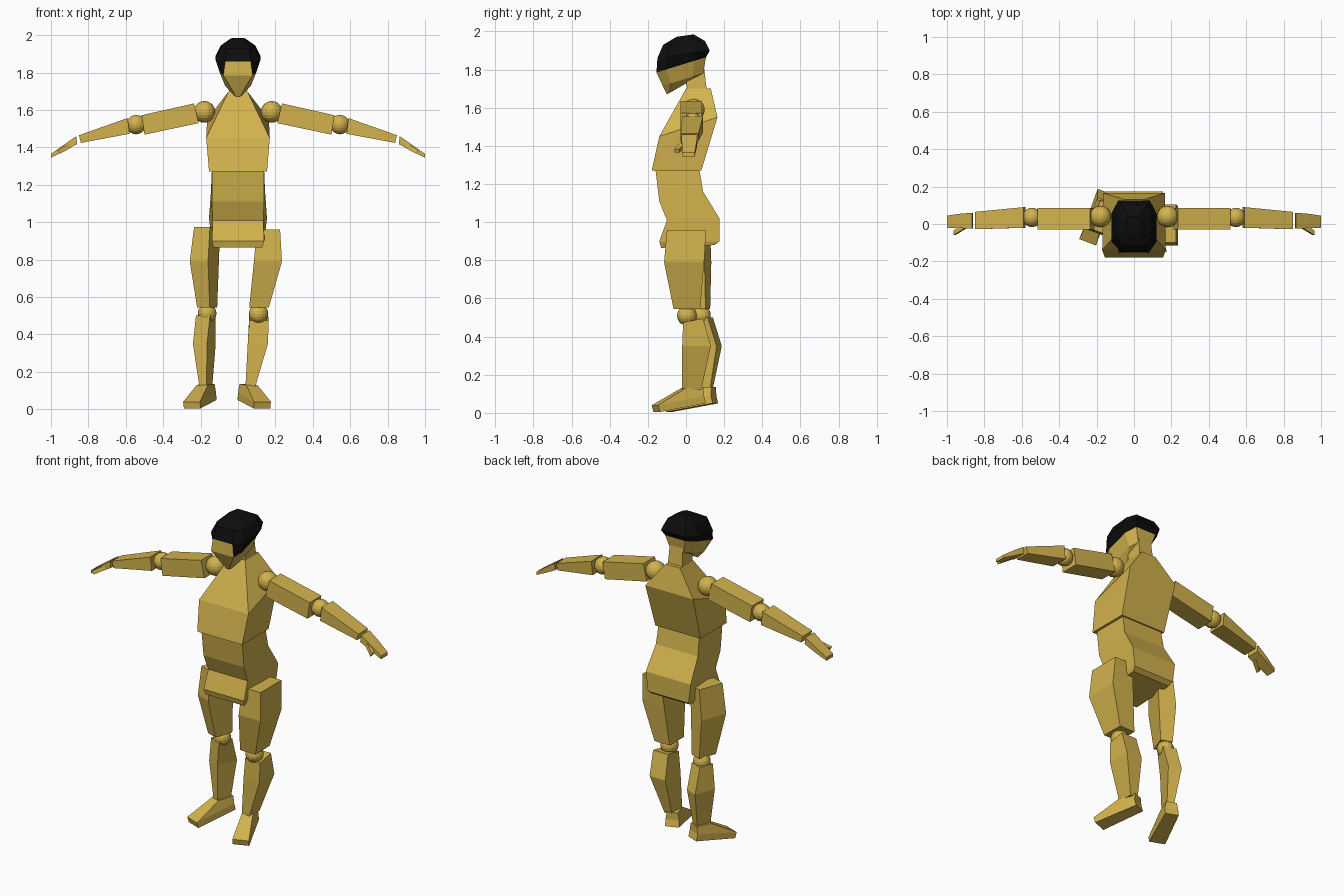
import bpy, bmesh, math
from mathutils import Matrix, Vector

if "Cube" in bpy.data.objects:
    bpy.data.objects.remove(bpy.data.objects["Cube"])


def material(name, rgb):
    m = bpy.data.materials.new(name)
    m.diffuse_color = (*rgb, 1)
    m.use_nodes = True
    m.node_tree.nodes["Principled BSDF"].inputs["Base Color"].default_value = m.diffuse_color
    return m


GOLD = material("gold_body", (0.65, 0.45, 0.075))
BLACK = material("black_hair", (0.004, 0.004, 0.004))


def finish(name, bm, mats=(GOLD,)):
    bmesh.ops.recalc_face_normals(bm, faces=bm.faces)
    me = bpy.data.meshes.new(name)
    bm.to_mesh(me)
    bm.free()
    for m in mats:
        me.materials.append(m)
    ob = bpy.data.objects.new(name, me)
    bpy.context.collection.objects.link(ob)
    return ob


def loft(name, rings, place=None, mats=(GOLD,), paint=None):
    """Skin a closed solid over rings; paint(level, side) picks the material."""
    bm = bmesh.new()
    rows = [[bm.verts.new(place @ Vector(p) if place else p) for p in r] for r in rings]
    n = len(rows[0])
    ends = [bm.faces.new(rows[0]), bm.faces.new(rows[-1])]
    if paint:
        ends[1].material_index = paint(len(rows) - 1, -1)
    for lv in range(len(rows) - 1):
        for i in range(n):
            j = (i + 1) % n
            f = bm.faces.new((rows[lv][i], rows[lv][j], rows[lv + 1][j], rows[lv + 1][i]))
            if paint:
                f.material_index = paint(lv, i)
    return finish(name, bm, mats)


def slant(yf, zf, wf, yb, zb, wb):
    """Four-point ring: front edge and back edge at their own height and half width."""
    return [(-wf, yf, zf), (wf, yf, zf), (wb, yb, zb), (-wb, yb, zb)]


def level(x0, x1, y0, y1, z):
    return [(x0, y0, z), (x1, y0, z), (x1, y1, z), (x0, y1, z)]


def turned(cx, cy, hx, hy, z, deg):
    """Level ring around a centre, turned about z."""
    r = Matrix.Rotation(math.radians(deg), 3, 'Z')
    return [Vector((cx, cy, 0)) + r @ Vector(p) for p in level(-hx, hx, -hy, hy, z)]


def across(s, xt, zt, xb, zb, y0, y1):
    """Ring across an arm, mirrored by s."""
    return [(s * xt, y0, zt), (s * xt, y1, zt), (s * xb, y1, zb), (s * xb, y0, zb)]


def oct_ring(yf, zf, yb, zb, w, front, back):
    """Eight-point head ring, tilted from front to back; first edge is the face."""
    d = yb - yf
    ys = [yf, yf, yf + 0.2 * d, yf + 0.75 * d, yb, yb, yf + 0.75 * d, yf + 0.2 * d]
    xs = [-front, front, w, w, back, -back, -w, -w]
    return [(x, y, zf + (zb - zf) * (y - yf) / d) for x, y in zip(xs, ys)]


def joint(name, loc, r):
    bm = bmesh.new()
    bmesh.ops.create_uvsphere(bm, u_segments=16, v_segments=10, radius=r,
                              matrix=Matrix.Translation(loc))
    finish(name, bm)


# trunk
loft("chest", [slant(-0.18, 1.27, 0.155, 0.08, 1.27, 0.155),
               slant(-0.14, 1.45, 0.17, 0.165, 1.55, 0.165),
               slant(0.0, 1.70, 0.05, 0.13, 1.70, 0.05)])
loft("abdomen", [slant(-0.10, 1.01, 0.135, 0.175, 1.02, 0.155),
                 slant(-0.14, 1.11, 0.14, 0.09, 1.16, 0.145),
                 slant(-0.16, 1.275, 0.14, 0.07, 1.275, 0.14)])
loft("pelvis", [slant(-0.13, 0.865, 0.13, 0.15, 0.88, 0.13),
                slant(-0.14, 0.90, 0.14, 0.175, 0.90, 0.14),
                slant(-0.10, 1.01, 0.135, 0.175, 1.02, 0.155)])
loft("neck", [level(-0.05, 0.05, 0.005, 0.11, 1.68),
              level(-0.045, 0.045, 0.0, 0.095, 1.81)])

# head: chin, jaw, hairline, then the hair cap with the forehead left bare
loft("head", [oct_ring(-0.10, 1.67, -0.03, 1.71, 0.022, 0.010, 0.015),
              oct_ring(-0.122, 1.715, 0.09, 1.78, 0.068, 0.035, 0.045),
              oct_ring(-0.155, 1.785, 0.105, 1.865, 0.098, 0.078, 0.07),
              oct_ring(-0.15, 1.86, 0.125, 1.90, 0.12, 0.068, 0.085),
              oct_ring(-0.12, 1.93, 0.10, 1.95, 0.092, 0.06, 0.065),
              oct_ring(-0.05, 1.972, 0.04, 1.985, 0.04, 0.03, 0.03)],
     mats=(GOLD, BLACK),
     paint=lambda lv, i: 0 if lv < 2 or (lv == 2 and i == 0) else 1)

# arms
for s, side in ((1, "left"), (-1, "right")):
    joint(side + "_shoulder", (s * 0.18, 0.04, 1.59), 0.058)
    loft(side + "_upper_arm", [across(s, 0.235, 1.635, 0.21, 1.53, -0.03, 0.085),
                               across(s, 0.515, 1.572, 0.50, 1.468, -0.03, 0.085)])
    joint(side + "_elbow", (s * 0.545, 0.035, 1.522), 0.052)
    loft(side + "_forearm", [across(s, 0.59, 1.557, 0.58, 1.473, -0.02, 0.09),
                             across(s, 0.85, 1.465, 0.84, 1.424, -0.028, 0.065)])
    loft(side + "_hand", [across(s, 0.865, 1.46, 0.86, 1.418, -0.025, 0.06),
                          across(s, 0.93, 1.415, 0.925, 1.383, -0.022, 0.055),
                          across(s, 1.0, 1.365, 1.0, 1.345, -0.02, 0.045)])
    loft(side + "_thumb", [across(s, 0.90, 1.425, 0.89, 1.40, -0.02, 0.01),
                           across(s, 0.965, 1.385, 0.955, 1.365, -0.06, -0.035)])

# left leg, straight
loft("left_thigh", [level(0.06, 0.165, -0.065, 0.075, 0.545),
                    level(0.085, 0.235, -0.115, 0.095, 0.79),
                    level(0.10, 0.225, -0.10, 0.105, 0.96)])
joint("left_knee", (0.11, 0.005, 0.51), 0.052)
loft("left_shin", [level(0.04, 0.092, -0.02, 0.08, 0.12),
                   level(0.052, 0.16, -0.02, 0.13, 0.35),
                   slant(-0.015, 0.475, 0.052, 0.09, 0.495, 0.052)
                   and [(x + 0.112, y, z) for x, y, z in
                        slant(-0.015, 0.475, 0.052, 0.09, 0.495, 0.052)]])

# right leg, set back and turned outward
loft("right_thigh", [turned(-0.165, 0.06, 0.036, 0.058, 0.545, -20),
                     turned(-0.18, 0.035, 0.052, 0.085, 0.79, -20),
                     turned(-0.165, 0.035, 0.045, 0.08, 0.975, -20)])
joint("right_knee", (-0.165, 0.08, 0.512), 0.05)
loft("right_shin", [turned(-0.172, 0.09, 0.02, 0.045, 0.12, -20),
                    turned(-0.18, 0.11, 0.04, 0.068, 0.35, -20),
                    turned(-0.172, 0.085, 0.04, 0.045, 0.50, -20)])

# feet: sole, upper edge and ankle, placed by the heel
for side, heel, deg in (("left", (0.038, 0.08, 0), 21), ("right", (-0.155, 0.145, 0), -21)):
    loft(side + "_foot", [slant(-0.25, 0.005, 0.048, 0.01, 0.05, 0.04),
                          slant(-0.26, 0.04, 0.048, 0.0, 0.09, 0.04),
                          slant(-0.10, 0.13, 0.032, 0.0, 0.135, 0.032)],
         place=Matrix.Translation(heel) @ Matrix.Rotation(math.radians(deg), 4, 'Z'))
